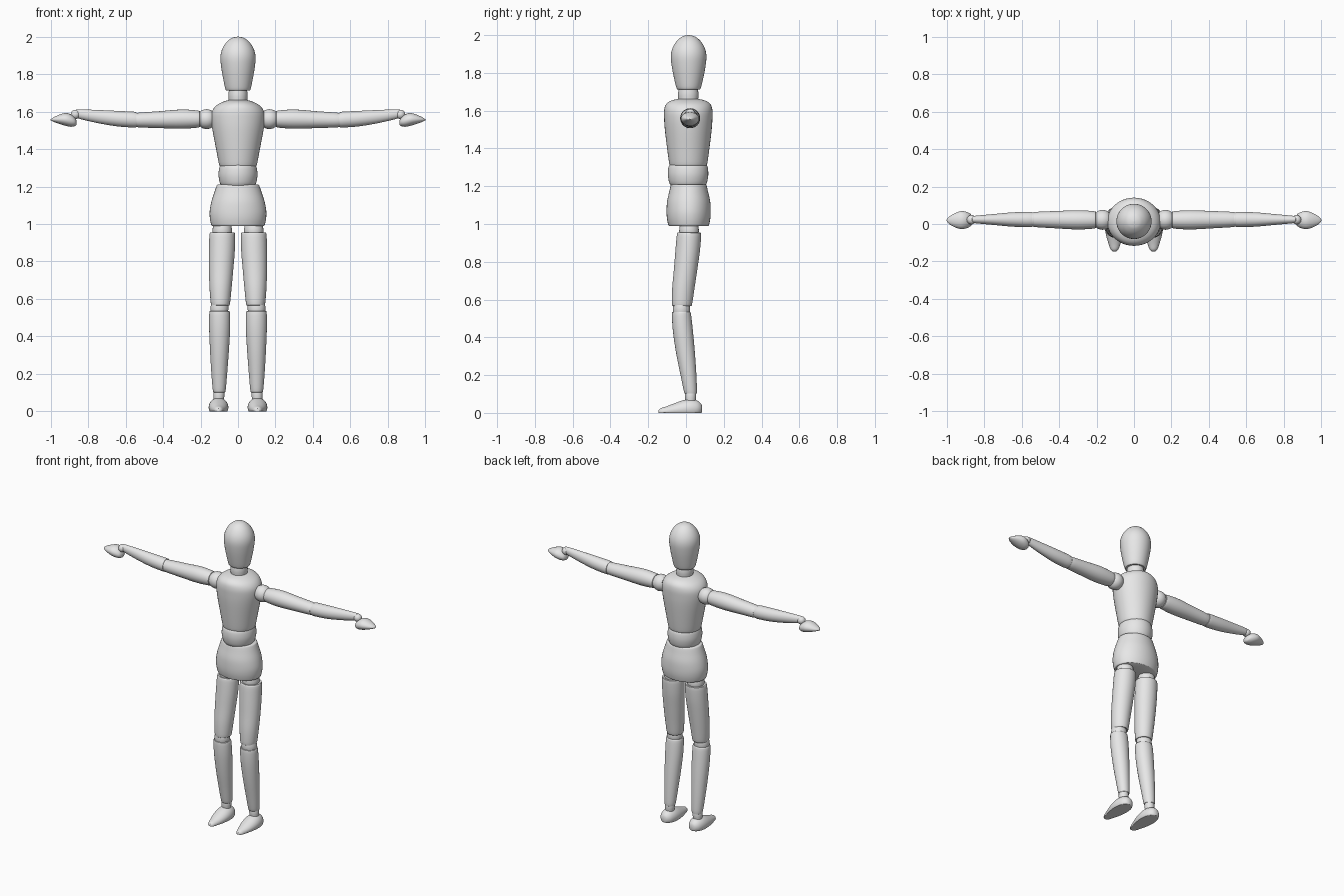
import bpy, bmesh, math
from mathutils import Vector

SEGMENTS = 40
wood = bpy.data.materials.new("plain_grey")
wood.diffuse_color = (0.8, 0.8, 0.8, 1)


def smooth_rings(rings, steps=4):
    """Catmull-Rom interpolation between cross-sections."""
    out = []
    for i in range(len(rings) - 1):
        p0, p1 = rings[max(i - 1, 0)], rings[i]
        p2, p3 = rings[i + 1], rings[min(i + 2, len(rings) - 1)]
        for s in range(steps):
            t = s / steps
            out.append([0.5 * (2 * b + (c - a) * t + (2 * a - 5 * b + 4 * c - d) * t * t
                               + (3 * b - a - 3 * c + d) * t ** 3)
                        for a, b, c, d in zip(p0, p1, p2, p3)])
    return out + [list(rings[-1])]


def loft(name, axis, rings, side=1, floor=None):
    """Skin ellipses (position, centre u, centre v, radius u, radius v) along an axis.
    The (u, v) axes are (x, y) for z, (y, z) for x and (x, z) for y."""
    bm = bmesh.new()
    loops = []
    for p, cu, cv, ru, rv in smooth_rings(rings):
        loop = []
        for k in range(SEGMENTS):
            a = math.tau * k / SEGMENTS
            u = cu + max(ru, 0.002) * math.cos(a)
            v = cv + max(rv, 0.002) * math.sin(a)
            x, y, z = {"z": (u, v, p), "x": (p, u, v), "y": (u, p, v)}[axis]
            if floor is not None:
                z = max(z, floor)
            loop.append(bm.verts.new(Vector((side * x, y, z))))
        loops.append(loop)
    for a, b in zip(loops, loops[1:]):
        for k in range(SEGMENTS):
            n = (k + 1) % SEGMENTS
            bm.faces.new((a[k], a[n], b[n], b[k]))
    bm.faces.new(loops[0])
    bm.faces.new(loops[-1])
    bmesh.ops.recalc_face_normals(bm, faces=bm.faces)
    mesh = bpy.data.meshes.new(name)
    bm.to_mesh(mesh)
    bm.free()
    finish(name, bpy.data.objects.new(name, mesh))


def finish(name, obj):
    if obj.name not in bpy.context.collection.objects:
        bpy.context.collection.objects.link(obj)
    obj.name = name
    obj.data.materials.append(wood)
    bpy.ops.object.select_all(action='DESELECT')
    obj.select_set(True)
    bpy.context.view_layer.objects.active = obj
    bpy.ops.object.shade_smooth_by_angle(angle=math.radians(40))


def ball(name, centre, radius):
    bpy.ops.mesh.primitive_uv_sphere_add(segments=32, ring_count=16, radius=radius,
                                         location=centre)
    finish(name, bpy.context.object)


def turned(y, profile):
    """Round section list from (height, radius x, radius y)."""
    return [(z, 0, y, rx, ry) for z, rx, ry in profile]


# Head and neck
loft("head", "z", turned(0.014, [
    (1.713, 0.058, 0.055), (1.719, 0.067, 0.064), (1.78, 0.08, 0.079), (1.84, 0.09, 0.09),
    (1.89, 0.094, 0.094), (1.93, 0.086, 0.086), (1.965, 0.066, 0.066),
    (1.988, 0.041, 0.041), (1.997, 0.02, 0.02), (2.0, 0.002, 0.002)]))
loft("neck", "z", turned(0.012, [
    (1.64, 0.048, 0.05), (1.665, 0.05, 0.053), (1.69, 0.051, 0.054), (1.72, 0.048, 0.05)]))

# Torso
loft("chest", "z", turned(0.012, [
    (1.31, 0.094, 0.094), (1.317, 0.101, 0.1), (1.40, 0.117, 0.112), (1.50, 0.136, 0.124),
    (1.56, 0.143, 0.128), (1.60, 0.139, 0.128), (1.63, 0.119, 0.12),
    (1.65, 0.086, 0.098), (1.661, 0.052, 0.06), (1.663, 0.03, 0.03)]))
loft("abdomen", "z", turned(0.011, [
    (1.20, 0.086, 0.088), (1.22, 0.097, 0.1), (1.26, 0.104, 0.107),
    (1.30, 0.1, 0.104), (1.32, 0.091, 0.094)]))
loft("pelvis", "z", turned(0.014, [
    (0.99, 0.138, 0.104), (0.996, 0.143, 0.108), (1.03, 0.15, 0.115), (1.07, 0.151, 0.117),
    (1.12, 0.142, 0.114), (1.17, 0.126, 0.103), (1.204, 0.114, 0.095),
    (1.21, 0.109, 0.09)]))

for label, s in (("left", 1), ("right", -1)):
    # Leg: hip, thigh, knee, shin, ankle
    loft(label + "_hip", "z", [
        (0.93, 0.084, 0.016, 0.047, 0.047), (0.965, 0.084, 0.016, 0.052, 0.052),
        (1.0, 0.084, 0.016, 0.047, 0.047)], s)
    loft(label + "_thigh", "z", [
        (0.568, 0.094, -0.021, 0.045, 0.047), (0.575, 0.094, -0.021, 0.051, 0.053),
        (0.66, 0.093, -0.014, 0.059, 0.059), (0.76, 0.09, -0.002, 0.065, 0.062),
        (0.86, 0.086, 0.009, 0.069, 0.065), (0.945, 0.084, 0.016, 0.068, 0.064),
        (0.953, 0.084, 0.016, 0.06, 0.057)], s)
    loft(label + "_knee", "z", [
        (0.515, 0.1, -0.024, 0.043, 0.042), (0.55, 0.099, -0.024, 0.048, 0.046),
        (0.585, 0.098, -0.024, 0.043, 0.042)], s)
    loft(label + "_shin", "z", [
        (0.104, 0.1, 0.024, 0.028, 0.028), (0.11, 0.1, 0.024, 0.034, 0.034),
        (0.2, 0.1, 0.013, 0.042, 0.042), (0.32, 0.099, -0.003, 0.05, 0.05),
        (0.44, 0.098, -0.017, 0.056, 0.053), (0.526, 0.098, -0.024, 0.055, 0.05),
        (0.534, 0.098, -0.024, 0.048, 0.043)], s)
    loft(label + "_ankle", "z", [
        (0.05, 0.103, 0.024, 0.026, 0.026), (0.09, 0.102, 0.024, 0.03, 0.03),
        (0.12, 0.101, 0.024, 0.026, 0.026)], s)

    # Foot: teardrop with a flat sole
    loft(label + "_foot", "y", [
        (0.086, 0.104, 0.02, 0.008, 0.01), (0.08, 0.104, 0.022, 0.024, 0.026),
        (0.06, 0.104, 0.022, 0.041, 0.043), (0.025, 0.104, 0.022, 0.051, 0.051),
        (-0.015, 0.104, 0.02, 0.052, 0.047), (-0.06, 0.104, 0.015, 0.045, 0.036),
        (-0.105, 0.104, 0.009, 0.032, 0.025), (-0.135, 0.104, 0.006, 0.021, 0.018),
        (-0.146, 0.104, 0.005, 0.01, 0.009)], s, floor=0.0)

    # Arm: shoulder, upper arm, elbow, forearm, wrist
    ball(label + "_shoulder", (s * 0.168, 0.022, 1.56), 0.053)
    loft(label + "_upper_arm", "x", [
        (0.205, 0.022, 1.56, 0.038, 0.036), (0.212, 0.022, 1.56, 0.046, 0.045),
        (0.30, 0.022, 1.56, 0.051, 0.051), (0.42, 0.023, 1.557, 0.046, 0.045),
        (0.53, 0.024, 1.555, 0.04, 0.039), (0.535, 0.024, 1.555, 0.034, 0.034)], s)
    loft(label + "_elbow", "x", [
        (0.515, 0.024, 1.556, 0.034, 0.034), (0.541, 0.024, 1.556, 0.038, 0.038),
        (0.565, 0.024, 1.556, 0.034, 0.034)], s)
    loft(label + "_forearm", "x", [
        (0.547, 0.024, 1.557, 0.035, 0.036), (0.553, 0.024, 1.557, 0.041, 0.042),
        (0.65, 0.024, 1.563, 0.038, 0.041), (0.76, 0.024, 1.575, 0.028, 0.034),
        (0.855, 0.024, 1.588, 0.019, 0.024), (0.862, 0.024, 1.588, 0.015, 0.019)], s)
    ball(label + "_wrist", (s * 0.868, 0.023, 1.585), 0.025)

    # Hand: flattened teardrop tapering to the fingertips
    loft(label + "_hand", "x", [
        (0.862, 0.021, 1.54, 0.01, 0.01), (0.87, 0.021, 1.545, 0.03, 0.022),
        (0.892, 0.021, 1.552, 0.043, 0.033), (0.92, 0.021, 1.558, 0.048, 0.034),
        (0.95, 0.02, 1.559, 0.04, 0.026), (0.978, 0.02, 1.558, 0.026, 0.015),
        (0.994, 0.02, 1.557, 0.013, 0.007), (1.0, 0.02, 1.556, 0.003, 0.003)], s)
